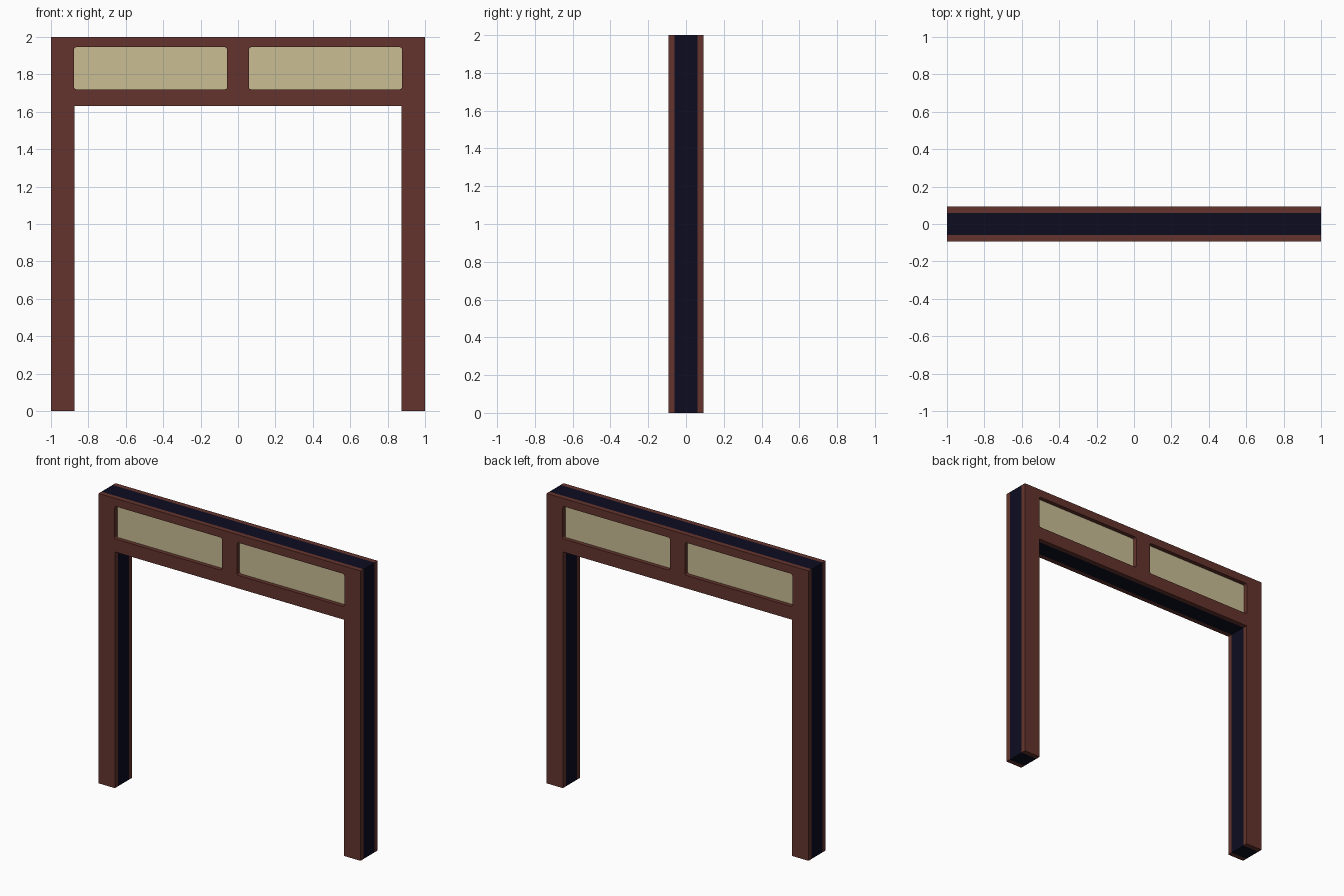
import bpy, math

if "Cube" in bpy.data.objects:
    bpy.data.objects.remove(bpy.data.objects["Cube"])

def material(name, rgb):
    m = bpy.data.materials.new(name)
    m.diffuse_color = (*rgb, 1.0)
    m.use_nodes = True
    m.node_tree.nodes["Principled BSDF"].inputs["Base Color"].default_value = m.diffuse_color
    return m

brown = material("brown_wood", (0.127, 0.034, 0.026))
navy = material("dark_navy", (0.0037, 0.0037, 0.0152))
cream = material("cream", (0.591, 0.509, 0.296))

def slab(name, outlines, y0, y1, mat):
    """Extrude XZ outlines (inner ones become holes) from y0 to y1."""
    cu = bpy.data.curves.new(name, 'CURVE')
    cu.dimensions = '2D'
    cu.fill_mode = 'BOTH'
    cu.extrude = (y1 - y0) / 2
    for pts in outlines:
        sp = cu.splines.new('POLY')
        sp.points.add(len(pts) - 1)
        for p, (x, z) in zip(sp.points, pts):
            p.co = (x, z, 0, 1)
        sp.use_cyclic_u = True
        sp.use_smooth = False
    cu.materials.append(mat)
    ob = bpy.data.objects.new(name, cu)
    bpy.context.collection.objects.link(ob)
    ob.rotation_euler = (math.pi / 2, 0, 0)
    ob.location.y = (y0 + y1) / 2
    bpy.ops.object.select_all(action='DESELECT')
    ob.select_set(True)
    bpy.context.view_layer.objects.active = ob
    bpy.ops.object.convert(target='MESH')

def rounded_rect(x0, x1, z0, z1, r, n=3):
    corners = [(x1 - r, z1 - r, 0), (x0 + r, z1 - r, 90),
               (x0 + r, z0 + r, 180), (x1 - r, z0 + r, 270)]
    return [(cx + r * math.cos(math.radians(a + 90 * i / n)),
             cz + r * math.sin(math.radians(a + 90 * i / n)))
            for cx, cz, a in corners for i in range(n + 1)]

W, H, INNER, LINTEL = 1.0, 2.0, 0.875, 1.63   # portal outline
CORE, OUT = 0.06, 0.0925                      # half depths
portal = [(-W, 0), (-INNER, 0), (-INNER, LINTEL), (INNER, LINTEL),
          (INNER, 0), (W, 0), (W, H), (-W, H)]
windows = {"left": rounded_rect(-0.877, -0.058, 1.72, 1.945, 0.012),
           "right": rounded_rect(0.058, 0.877, 1.72, 1.945, 0.012)}

# Dark core of the door frame
slab("frame_core", [portal], -CORE, CORE, navy)

# Brown trim and cream panels on both faces
for side, s in (("front", -1), ("back", 1)):
    a, b = sorted((s * CORE, s * OUT))
    slab(side + "_trim", [portal, *windows.values()], a, b, brown)
    a, b = sorted((s * CORE, s * (CORE + 0.004)))
    for wname, w in windows.items():
        slab(f"{side}_{wname}_panel", [w], a, b, cream)
